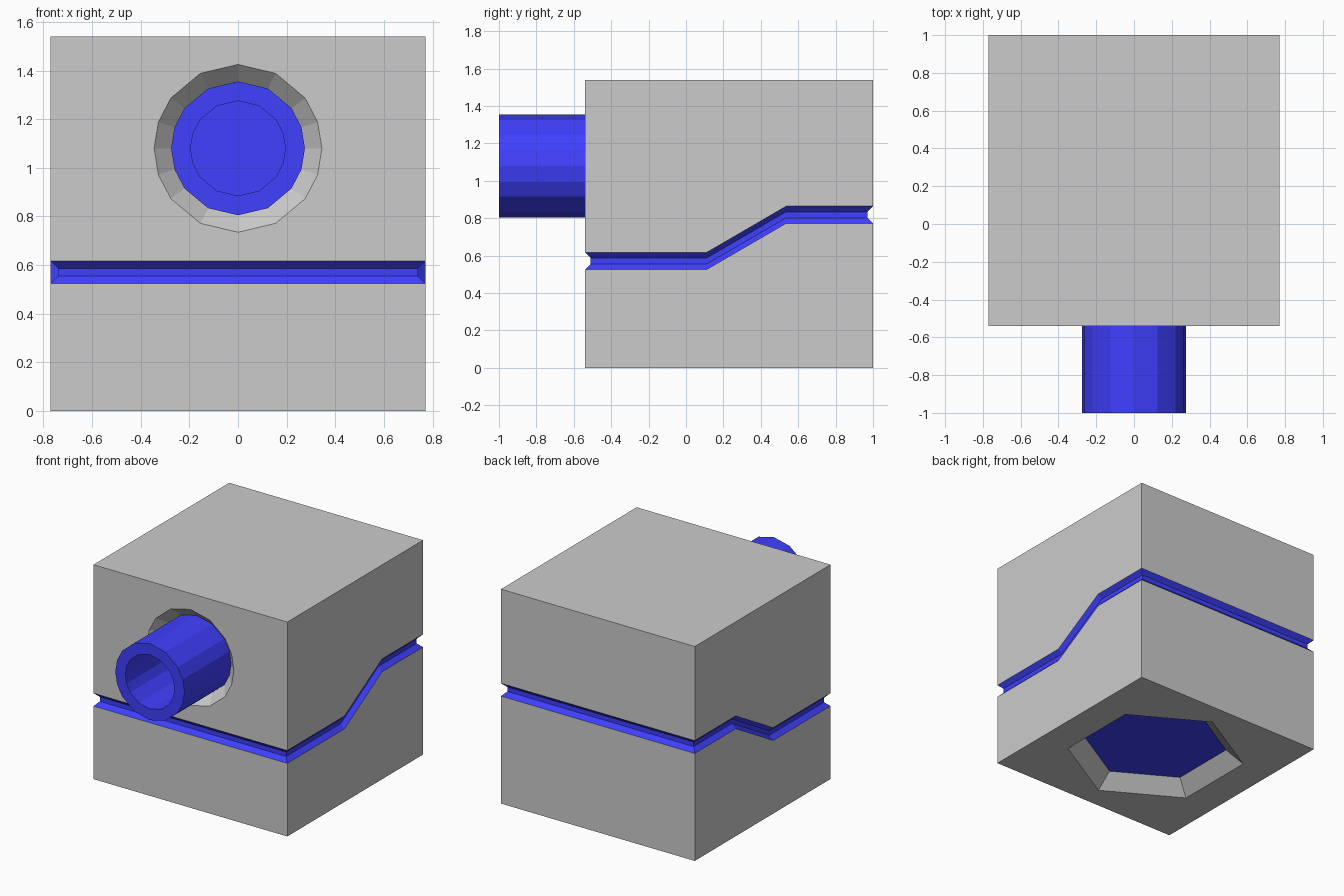
import bpy, bmesh, math

if "Cube" in bpy.data.objects:
    bpy.data.objects.remove(bpy.data.objects["Cube"])

blue = bpy.data.materials.new("blue")
blue.diffuse_color = (0.05, 0.05, 1.0, 1)
blue.use_nodes = True
blue.node_tree.nodes["Principled BSDF"].inputs["Base Color"].default_value = blue.diffuse_color

HALF, FRONT, BACK, TOP = 0.77, -0.54, 1.0, 1.54
Y1, Y2, RISE = 0.11, 0.535, 0.247         # stepped seam line
LOW, HIGH, DEPTH = 0.525, 0.617, 0.03     # groove lips and depth


def skin(name, rings, mat=None, caps=True):
    """Join equal-length closed rings of points into one flat-shaded mesh."""
    bm = bmesh.new()
    loops = [[bm.verts.new(p) for p in ring] for ring in rings]
    n = len(loops[0])
    for a, b in zip(loops, loops[1:]):
        for i in range(n):
            j = (i + 1) % n
            bm.faces.new((a[i], a[j], b[j], b[i]))
    if caps:
        bm.faces.new(loops[0][::-1])
        bm.faces.new(loops[-1])
        bmesh.ops.recalc_face_normals(bm, faces=bm.faces)
    me = bpy.data.meshes.new(name)
    bm.to_mesh(me)
    bm.free()
    if mat:
        me.materials.append(mat)
    ob = bpy.data.objects.new(name, me)
    bpy.context.collection.objects.link(ob)
    return ob


def carve(ob, cutter):
    mod = ob.modifiers.new("recess", 'BOOLEAN')
    mod.operation, mod.solver, mod.object = 'DIFFERENCE', 'EXACT', cutter
    bpy.context.view_layer.objects.active = ob
    bpy.ops.object.modifier_apply(modifier=mod.name)
    bpy.data.objects.remove(cutter)


def seam_line(z, inset=0.0):
    return [(FRONT + inset, z), (Y1, z), (Y2, z + RISE), (BACK - inset, z + RISE)]


def slab(name, profile):
    return skin(name, [[(x, y, z) for y, z in profile] for x in (-HALF, HALF)])


def groove_ring(z, inset):
    x = HALF - inset
    line = seam_line(z, inset)
    return [(x, a, b) for a, b in line] + [(-x, a, b) for a, b in line[::-1]]


# sixteen-sided ring with the uneven spacing of the barrel
quarter = [0, 26.6, 53.1, 71.6]
angles = (quarter + [90] + [180 - a for a in quarter[:0:-1]])
angles += [a + 180 for a in [0]] + [360 - a for a in angles[:0:-1]]


def barrel_ring(r, y):
    return [(r * math.sin(math.radians(a)), y, 1.08 + r * math.cos(math.radians(a)))
            for a in angles]


def hex_ring(r, z):
    return [(r * math.cos(math.radians(30 + 60 * i)),
             0.23 + r * math.sin(math.radians(30 + 60 * i)), z) for i in range(6)]


# two halves of the block
lower = slab("lower_block", [(BACK, 0), (FRONT, 0)] + seam_line(LOW))
upper = slab("upper_block", [(BACK, TOP), (FRONT, TOP)] + seam_line(HIGH))

# blue groove running all the way round
skin("seam_groove", [groove_ring(LOW, 0), groove_ring(LOW + DEPTH, DEPTH),
                     groove_ring(HIGH - DEPTH, DEPTH), groove_ring(HIGH, 0)],
     blue, caps=False)

# chamfered recess and hollow barrel on the front
carve(upper, skin("cutter", [barrel_ring(0.365, FRONT - 0.02),
                             barrel_ring(0.275, FRONT + 0.07)]))
skin("barrel", [barrel_ring(0.275, FRONT + 0.09), barrel_ring(0.275, -1),
                barrel_ring(0.195, -1), barrel_ring(0.195, FRONT)], blue)

# hexagonal recess with a blue plate underneath
carve(lower, skin("cutter", [hex_ring(0.634, -0.02), hex_ring(0.49, 0.10)]))
skin("hex_plate", [hex_ring(0.49, 0.098), hex_ring(0.49, 0.12)], blue)
